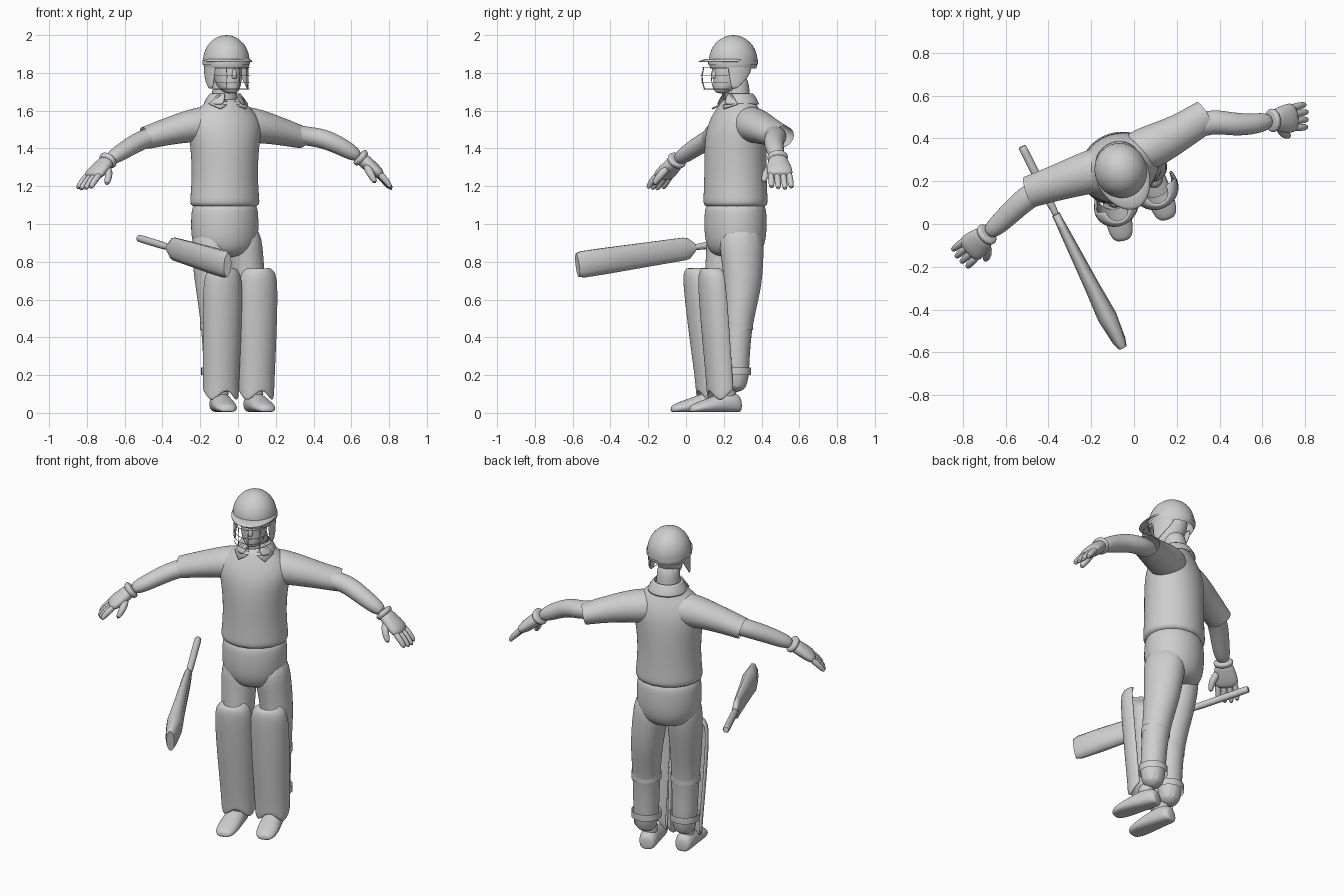
import bpy, bmesh, math
from mathutils import Vector, Matrix

cube = bpy.data.objects.get("Cube")
if cube:
    bpy.data.objects.remove(cube)

GREY = (0.62, 0.62, 0.62, 1)
mat = bpy.data.materials.new("plain_grey")
mat.use_nodes = True
mat.diffuse_color = GREY
mat.node_tree.nodes["Principled BSDF"].inputs["Base Color"].default_value = GREY

YAW = math.radians(23)
ACROSS = Vector((math.cos(YAW), math.sin(YAW), 0))
FRONT = Vector((math.sin(YAW), -math.cos(YAW), 0))
UP = Vector((0, 0, 1))


def loft(name, rings, closed=True, caps=(True, True), subsurf=2, thick=0):
    """Skin a list of point rings into one object."""
    bm = bmesh.new()
    rows = [[bm.verts.new(p) for p in r] for r in rings]
    n = len(rows[0])
    for a, b in zip(rows, rows[1:]):
        for i in range(n if closed else n - 1):
            j = (i + 1) % n
            bm.faces.new((a[i], a[j], b[j], b[i]))
    if closed and caps[0]:
        bm.faces.new(rows[0][::-1])
    if closed and caps[1]:
        bm.faces.new(rows[-1])
    bmesh.ops.recalc_face_normals(bm, faces=bm.faces)
    me = bpy.data.meshes.new(name)
    bm.to_mesh(me)
    bm.free()
    me.materials.append(mat)
    ob = bpy.data.objects.new(name, me)
    bpy.context.collection.objects.link(ob)
    bpy.ops.object.select_all(action='DESELECT')
    ob.select_set(True)
    bpy.context.view_layer.objects.active = ob
    bpy.ops.object.shade_smooth_by_angle(angle=math.radians(62))
    if thick:
        mod = ob.modifiers.new("thickness", 'SOLIDIFY')
        mod.thickness, mod.offset = thick, 0
    if subsurf:
        mod = ob.modifiers.new("smooth", 'SUBSURF')
        mod.levels = mod.render_levels = subsurf
    return ob


def tube(name, pts, side=ACROSS, axis=None, n=12, caps=(True, True), subsurf=2, floor=False):
    """Elliptical sweep; each point is x, y, z, radius along side, other radius."""
    rings = []
    for i, p in enumerate(pts):
        c = Vector(p[:3])
        t = axis or Vector(pts[min(i + 1, len(pts) - 1)][:3]) - Vector(pts[max(i - 1, 0)][:3])
        t = t.normalized()
        u = (side - t * side.dot(t)).normalized()
        v = t.cross(u)
        ring = []
        for k in range(n):
            a = math.tau * k / n
            q = c + u * (p[3] * 1.04 * math.cos(a)) + v * (p[4] * 1.04 * math.sin(a))
            if floor:
                q.z = max(q.z, 0.005)
            ring.append(q)
        rings.append(ring)
    return loft(name, rings, caps=caps, subsurf=subsurf)


def arc(c, w, d, a0, a1, n=10):
    """Points on an ellipse around c, angle 0 being the facing direction."""
    out = []
    for k in range(n + 1):
        a = math.radians(a0 + (a1 - a0) * k / n)
        out.append(Vector(c) + ACROSS * (w * math.sin(a)) + FRONT * (d * math.cos(a)))
    return out


# shirt body
bx, by = -0.07, 0.262
body = [(1.08, .186, .166, 0), (1.12, .184, .165, 0), (1.25, .172, .16, 0), (1.4, .18, .16, 0),
        (1.5, .2, .15, .005), (1.57, .185, .125, .01), (1.63, .12, .095, .012), (1.67, .075, .075, .015)]
tube("shirt", [(bx, by + o, z, w, d) for z, w, d, o in body], axis=UP, n=16)

# sleeves, forearms and gloves
arms = {
    "right": dict(
        sleeve=[(-.08, .28, 1.53, .1, .1), (-.2, .245, 1.53, .105, .095), (-.34, .2, 1.5, .085, .075),
                (-.49, .15, 1.455, .075, .06)],
        arm=[(-.36, .2, 1.49, .055, .05), (-.47, .145, 1.46, .058, .05), (-.54, .09, 1.43, .055, .05),
             (-.61, .02, 1.385, .05, .045), (-.69, -.05, 1.335, .04, .036)],
        wrist=(-.69, -.05, 1.335), fingers=(-.6, -.53, -.6), across=(.62, -.78, 0)),
    "left": dict(
        sleeve=[(-.04, .31, 1.53, .1, .1), (.08, .36, 1.525, .105, .095), (.21, .425, 1.495, .085, .075),
                (.335, .505, 1.46, .078, .06)],
        arm=[(.22, .43, 1.49, .055, .05), (.36, .485, 1.465, .058, .05), (.45, .467, 1.455, .055, .052),
             (.55, .465, 1.41, .05, .048), (.65, .485, 1.35, .04, .036)],
        wrist=(.65, .485, 1.35), fingers=(.75, .1, -.66), across=(.1, -1, 0)),
}
for s, a in arms.items():
    wide = Vector(a["across"]).normalized()
    f = Vector(a["fingers"]).normalized()
    w = Vector(a["wrist"])
    down = f.cross(wide) * (1 if f.cross(wide).z < 0 else -1)
    tube(s + "_sleeve", a["sleeve"], side=wide, caps=(True, False))
    tube(s + "_forearm", a["arm"], side=wide)

    def along(dist, off=0, drop=0):
        return tuple(w + f * dist + wide * off + down * drop)
    tube(s + "_glove_cuff", [along(-.02) + (.058, .052), along(.005) + (.055, .048),
                             along(.02) + (.046, .04)], side=wide)
    tube(s + "_palm", [along(-.01) + (.045, .038), along(.05) + (.06, .036),
                       along(.1) + (.07, .035), along(.15) + (.066, .026)], side=wide)
    for i in range(4):
        o = (i - 1.5) * .032
        tip = .245 - .012 * abs(i - 1.3)
        tube(f"{s}_finger_{i + 1}", [along(.11, o) + (.018, .02), along(.18, o * 1.05, .004) + (.018, .018),
                                     along(tip, o * 1.1, .018) + (.014, .013)], side=wide, n=8, subsurf=1)
    tube(s + "_thumb", [along(.04, .03, .01) + (.024, .024), along(.09, .075, .035) + (.022, .022),
                        along(.145, .085, .055) + (.014, .014)], side=wide, n=8, subsurf=1)

# trousers
tube("trouser_seat", [(bx, by, z, w, d) for z, w, d in
                      [(1.14, .168, .15), (1.05, .178, .16), (.95, .18, .16), (.87, .165, .145), (.82, .1, .1)]],
     axis=-UP, n=16)
legs = {
    "right": [(-.14, .225, 1.0, .1, .12), (-.145, .215, .82, .1, .11), (-.13, .185, .63, .088, .095),
              (-.118, .172, .47, .078, .075), (-.112, .172, .28, .072, .07), (-.108, .172, .1, .07, .068)],
    "left": [(.01, .285, 1.0, .105, .13), (.035, .3, .82, .098, .115), (.055, .302, .66, .09, .1),
             (.075, .275, .48, .078, .075), (.083, .265, .28, .072, .07), (.088, .262, .1, .07, .068)],
}
pads = {"right": ((-.08, .067), (-.092, .145)), "left": ((.107, .148), (.095, .2))}
shoes = {"right": ((-.11, .2), (-.05, -.08)), "left": ((.065, .29), (.16, .02))}
for s, path in legs.items():
    tube(s + "_trouser_leg", path)
    # pad straps round the calf
    for i, (z, p) in enumerate(((.22, path[-2]), (.46, path[3]))):
        tube(f"{s}_pad_strap_{i + 1}", [(p[0], p[1], z + h, .084, .08) for h in (-.02, .02)],
             axis=UP, caps=(False, False))
    # curved batting pad with a scalloped foot
    (tx, ty), (fx, fy) = pads[s]
    rows = []
    for z, w, d in [(.765, .05, .055), (.745, .085, .072), (.69, .1, .08), (.5, .1, .082),
                    (.3, .095, .08), (.14, .09, .078)]:
        k = (.76 - z) / .66
        rows.append(arc((tx + (fx - tx) * k, ty + (fy - ty) * k, z), w, d, -105, 105, 12))
    rows.append([p + Vector((0, 0, -.05 + .028 * math.cos(i * math.pi / 3))) for i, p in enumerate(rows[-1])])
    loft(s + "_pad", rows, closed=False, subsurf=2, thick=.018)
    # shoe with a flat sole
    h, t = Vector(shoes[s][0]).to_3d(), Vector(shoes[s][1]).to_3d()
    fwd = (t - h).normalized()
    prof = [(0, .03, .04), (.06, .05, .055), (.28, .056, .062), (.5, .06, .05), (.75, .062, .036),
            (.93, .05, .026), (1, .025, .018)]
    tube(s + "_shoe", [tuple(h.lerp(t, k) + UP * (r * .85)) + (w, r) for k, w, r in prof],
         side=fwd.cross(UP), axis=fwd, floor=True)
    ank = h.lerp(t, .27)
    tube(s + "_ankle", [(ank.x, ank.y, z, .045, .052) for z in (.05, .16)], axis=UP)

# neck and head
hx, hy = -.062, .25


def head_at(forward, z):
    return Vector((hx, hy, z)) + FRONT * forward


tube("neck", [tuple(head_at(o, z)) + (w, w) for o, z, w in
              [(-.03, 1.58, .075), (-.025, 1.68, .064), (-.015, 1.8, .068)]], axis=UP)
tube("head", [tuple(head_at(o, z)) + (w, d) for o, z, w, d in
              [(.065, 1.69, .028, .035), (.045, 1.715, .055, .065), (.022, 1.76, .07, .088),
               (.01, 1.82, .078, .1), (0, 1.9, .08, .1)]], axis=UP)
tube("nose", [tuple(head_at(o, z)) + (w, d) for o, z, w, d in
              [(.108, 1.768, .016, .018), (.108, 1.785, .014, .02), (.1, 1.83, .009, .012)]],
     axis=UP, n=8, subsurf=1)

# shirt collar with two front flaps
rim = [arc((bx, by + .014, z), w, w, 22, 338, 16) for z, w in ((1.685, .074), (1.695, .08), (1.63, .115))]
loft("collar_band", rim, closed=False, thick=.008, subsurf=1)
for s, m in (("right", -1), ("left", 1)):
    def flap(x, forward, z):
        return Vector((bx, by + .014, z)) + ACROSS * (m * x) + FRONT * forward
    loft(s + "_collar_flap", [[flap(.012, .085, 1.635), flap(.06, .062, 1.69)],
                              [flap(.075, .118, 1.61), flap(.11, .05, 1.635)]],
         closed=False, subsurf=0, thick=.009)

# helmet dome, rim band and peak
dome = []
for k in range(8):
    a = math.radians(12.4 * k)
    dome.append(tuple(head_at(0, 1.862 + .138 * math.sin(a))) + (.118 * math.cos(a) + .002, .126 * math.cos(a) + .002))
base = [tuple(head_at(0, z)) + (w, d) for z, w, d in ((1.822, .112, .12), (1.84, .117, .125))]
tube("helmet_dome", base + dome, axis=UP, n=20, caps=(False, True), subsurf=1)
loft("helmet_peak", [arc(head_at(0, 1.872), .112, .118, -88, 88, 14),
                     arc(head_at(0, 1.868), .121, .16, -88, 88, 14),
                     arc(head_at(0, 1.858), .126, .195, -88, 88, 14)], closed=False, thick=.01, subsurf=1)
tube("helmet_band", [tuple(head_at(0, z)) + (.122, .13) for z in (1.845, 1.868)],
     axis=UP, n=24, caps=(False, False), subsurf=1)

# ear guards
for s, m in (("right", -1), ("left", 1)):
    rows = [arc(head_at(0, z), .112, .118, m * a0, m * a1, 6) for z, a0, a1 in
            ((1.855, 52, 128), (1.8, 56, 122), (1.755, 60, 98), (1.715, 64, 76))]
    loft(s + "_ear_guard", rows, closed=False, thick=.012, subsurf=1)

# wire face grille
wires = [arc(head_at(0, z), .112, d, -66, 66, 12) for z, d in
         ((1.715, .165), (1.75, .178), (1.785, .182), (1.83, .17))]
wires += [[w[i] for w in wires] for i in (3, 6, 9)]
cu = bpy.data.curves.new("face_grille", 'CURVE')
cu.dimensions = '3D'
cu.bevel_depth = .0022
cu.bevel_resolution = 0
cu.materials.append(mat)
for w in wires:
    sp = cu.splines.new('POLY')
    sp.points.add(len(w) - 1)
    for pt, q in zip(sp.points, w):
        pt.co = (*q, 1)
bpy.context.collection.objects.link(bpy.data.objects.new("face_grille", cu))

# bat: round handle and ridged blade
top, toe = Vector((-.525, .365, .925)), Vector((-.055, -.575, .782))
d = (toe - top).normalized()
wide = (UP - d * UP.dot(d)).normalized()
thin = d.cross(wide)
length = (toe - top).length
tube("bat_handle", [tuple(top + d * k) + (.02, .02) for k in (0, .012, .2, .4)], side=wide, n=10, subsurf=1)
section = [(-1, -.3), (-.6, -.85), (0, -1), (.6, -.85), (1, -.3), (1, .3), (.6, .85), (0, 1), (-.6, .85), (-1, .3)]
rings = []
for k, w, t in [(.34, .022, .02), (.375, .055, .02), (.4, .06, .022), (.7, .066, .036),
                (.85, .069, .046), (.97, .07, .032), (1, .062, .022)]:
    dist = k * length
    rings.append([top + d * dist + wide * (x * w) + thin * (y * t) for x, y in section])
loft("bat_blade", rings, subsurf=0)
